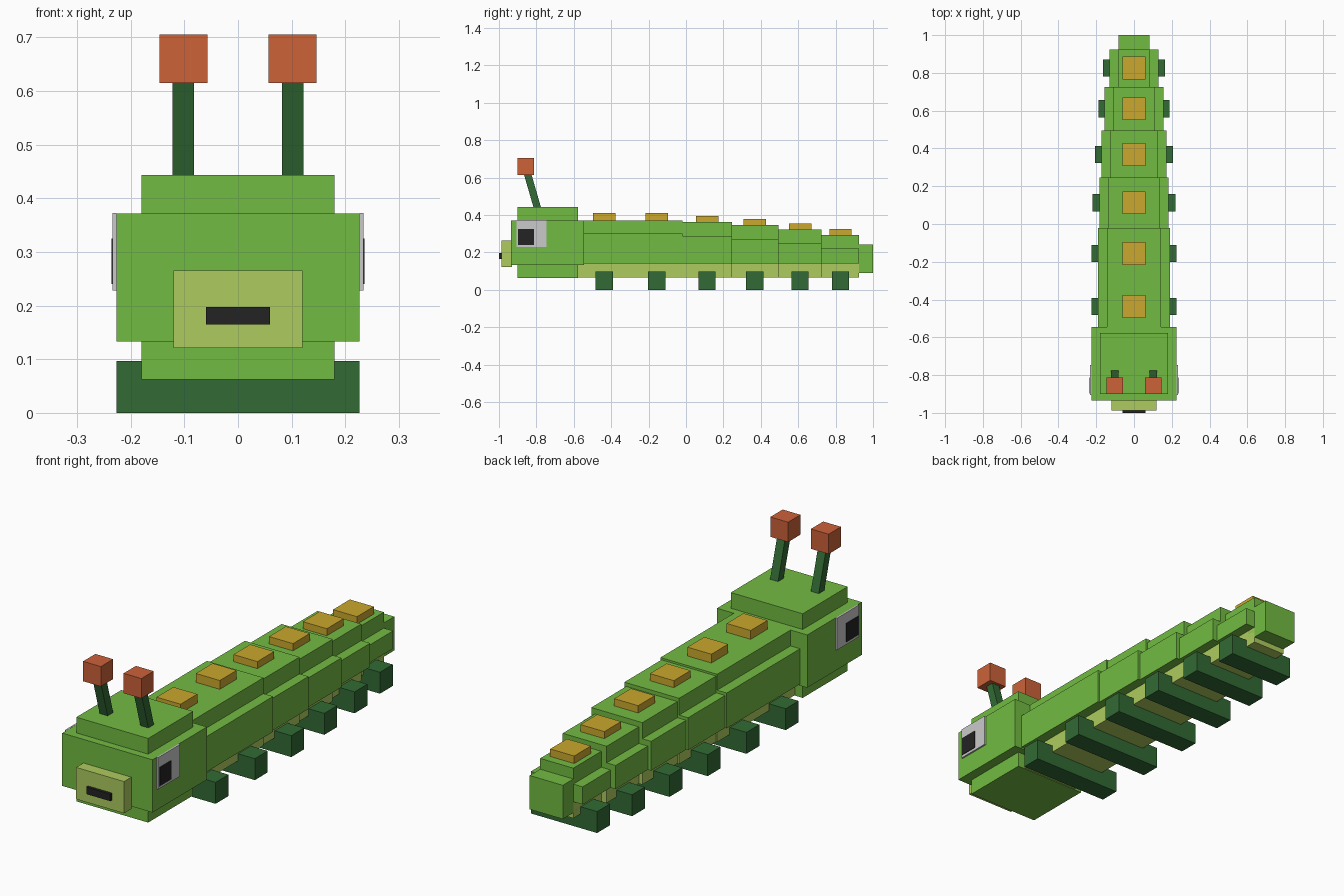
import bpy, bmesh, math
from mathutils import Vector

if "Cube" in bpy.data.objects:
    bpy.data.objects.remove(bpy.data.objects["Cube"])


def material(name, rgb):
    m = bpy.data.materials.new(name)
    lin = [((c / 255 + 0.055) / 1.055) ** 2.4 for c in rgb]
    m.diffuse_color = (*lin, 1)
    m.use_nodes = True
    m.node_tree.nodes["Principled BSDF"].inputs["Base Color"].default_value = m.diffuse_color
    return m


GREEN = material("leaf green", (114, 187, 66))
LIME = material("pale lime", (174, 203, 94))
DARK = material("dark green", (50, 106, 52))
ORANGE = material("orange", (204, 98, 57))
YELLOW = material("mustard yellow", (203, 168, 46))
WHITE = material("eye white", (202, 202, 202))
BLACK = material("black", (35, 35, 35))


def finish(name, bm, mat):
    bmesh.ops.recalc_face_normals(bm, faces=bm.faces)
    mesh = bpy.data.meshes.new(name)
    bm.to_mesh(mesh)
    bm.free()
    mesh.materials.append(mat)
    ob = bpy.data.objects.new(name, mesh)
    bpy.context.collection.objects.link(ob)
    return ob


def box(name, x, y, z, mat):
    """Box from (min, max) ranges."""
    bm = bmesh.new()
    bmesh.ops.create_cube(bm, size=1)
    for v in bm.verts:
        v.co = Vector([r[0] if c < 0 else r[1] for r, c in zip((x, y, z), v.co)])
    return finish(name, bm, mat)


def prism(name, profile, y0, y1, mat):
    """Extrude an xz profile along y."""
    bm = bmesh.new()
    face = bm.faces.new([bm.verts.new((x, y0, z)) for x, z in profile])
    out = bmesh.ops.extrude_face_region(bm, geom=[face])
    verts = [g for g in out["geom"] if isinstance(g, bmesh.types.BMVert)]
    bmesh.ops.translate(bm, verts=verts, vec=(0, y1 - y0, 0))
    return finish(name, bm, mat)


# Head: a wide block crossed by a tall narrower one
box("head_wide", (-0.226, 0.226), (-0.935, -0.545), (0.133, 0.372), GREEN)
box("head_tall", (-0.18, 0.18), (-0.9, -0.578), (0.062, 0.443), GREEN)
box("snout", (-0.12, 0.12), (-0.987, -0.93), (0.121, 0.265), LIME)
box("mouth", (-0.06, 0.06), (-1.0, -0.98), (0.165, 0.197), BLACK)

# Eyes and antennae, one per side
for s, side in ((-1, "left"), (1, "right")):
    def span(a, b):
        return tuple(sorted((s * a, s * b)))

    box("eye_" + side, span(0.226, 0.2335), (-0.905, -0.747), (0.228, 0.3725), WHITE)
    box("pupil_" + side, span(0.2335, 0.236), (-0.897, -0.813), (0.24, 0.325), BLACK)
    stalk = box("antenna_stalk_" + side, span(0.082, 0.122),
                (-0.815, -0.775), (0.42, 0.64), DARK)
    for v in stalk.data.vertices:
        v.co.y -= (v.co.z - 0.44) * 0.29
    box("antenna_tip_" + side, span(0.057, 0.146), (-0.9, -0.812), (0.615, 0.705), ORANGE)

# Stepped body segments: y start, y end, half width, ridge half width, side top, ridge top
segments = [
    (-0.6, -0.02, 0.190, 0.142, 0.300, 0.372),
    (-0.05, 0.245, 0.182, 0.137, 0.287, 0.363),
    (0.215, 0.495, 0.172, 0.128, 0.273, 0.346),
    (0.465, 0.725, 0.155, 0.110, 0.247, 0.322),
    (0.695, 0.925, 0.130, 0.083, 0.220, 0.292),
]
for i, (y0, y1, w, r, zs, zr) in enumerate(segments, 1):
    prism(f"body_segment_{i}",
          [(-w, 0.14), (w, 0.14), (w, zs), (r, zs), (r, zr), (-r, zr), (-r, zs), (-w, zs)],
          y0, y1, GREEN)
    box(f"belly_{i}", (-r, r), (y0, y1), (0.065, 0.145), LIME)
box("tail", (-0.083, 0.083), (0.88, 1.0), (0.09, 0.243), GREEN)

# Legs run across the body, with a back spot above each: y, half width, spot top
pairs = [(-0.437, 0.226, 0.412), (-0.156, 0.226, 0.412), (0.113, 0.220, 0.395),
         (0.368, 0.207, 0.379), (0.61, 0.189, 0.354), (0.826, 0.165, 0.326)]
for i, (y, w, z) in enumerate(pairs, 1):
    box(f"leg_pair_{i}", (-w, w), (y - 0.046, y + 0.046), (0, 0.097), DARK)
    box(f"back_spot_{i}", (-0.06, 0.06), (y - 0.06, y + 0.06), (z - 0.06, z), YELLOW)
